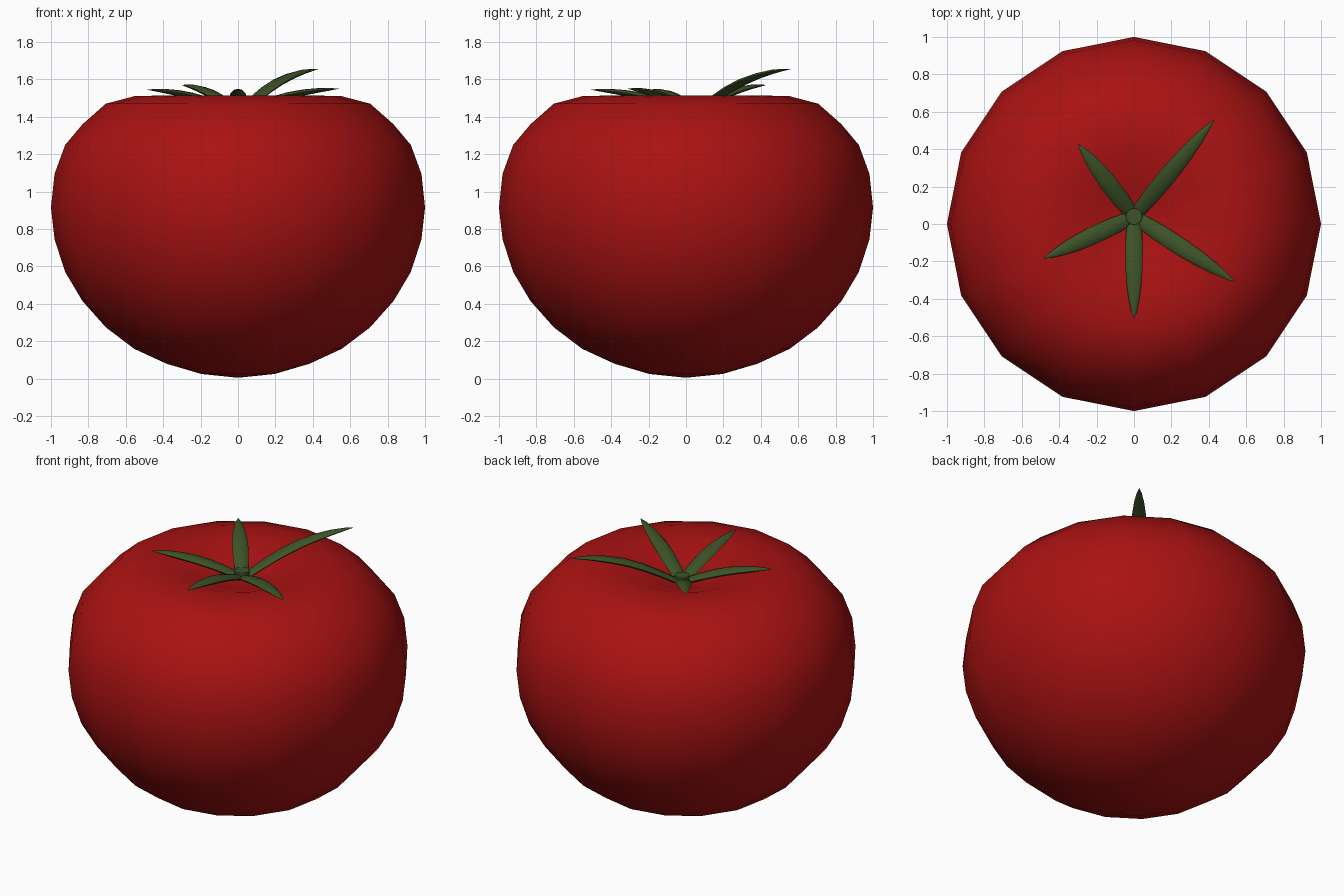
import bpy, bmesh
from math import sin, cos, pi
from mathutils import Vector

if "Cube" in bpy.data.objects:
    bpy.data.objects.remove(bpy.data.objects["Cube"])


def material(name, color):
    m = bpy.data.materials.new(name)
    m.diffuse_color = color
    m.use_nodes = True
    m.node_tree.nodes["Principled BSDF"].inputs["Base Color"].default_value = m.diffuse_color
    return m


RED = material("red_skin", (0.40, 0.006, 0.006, 1))
GREEN = material("leaf_green", (0.045, 0.085, 0.02, 1))


def finish(bm, name, mat, angle):
    bmesh.ops.recalc_face_normals(bm, faces=bm.faces)
    mesh = bpy.data.meshes.new(name)
    bm.to_mesh(mesh)
    bm.free()
    ob = bpy.data.objects.new(name, mesh)
    bpy.context.collection.objects.link(ob)
    mesh.materials.append(mat)
    bpy.ops.object.select_all(action='DESELECT')
    ob.select_set(True)
    bpy.context.view_layer.objects.active = ob
    bpy.ops.object.shade_smooth_by_angle(angle=angle)
    return ob


# fruit: a 16 x 16 sphere with flattened heights and a dimple on top
heights = [0.005, 0.025, 0.08, 0.16, 0.275, 0.415, 0.57, 0.745, 0.915,
           1.095, 1.25, 1.36, 1.47, 1.51, 1.515, 1.455, 1.415]
bm = bmesh.new()
bmesh.ops.create_uvsphere(bm, u_segments=16, v_segments=16, radius=1)
levels = [-cos(pi * i / 16) for i in range(17)]
for v in bm.verts:
    k = min(range(17), key=lambda i: abs(levels[i] - v.co.z))
    v.co.z = heights[k]
finish(bm, "fruit", RED, pi / 3)

# calyx leaves: tapered elliptical sections swept along an arching path
CENTRE = Vector((0, 0.04, 1.432))
SECTIONS = [(0.05, 0.0, 0.036), (0.2, 0.26, 0.044), (0.35, 0.5, 0.047), (0.5, 0.69, 0.046),
            (0.65, 0.83, 0.040), (0.8, 0.93, 0.029), (0.92, 0.98, 0.015)]


def leaf(name, tip):
    tip = Vector(tip)
    span = tip - CENTRE
    side = Vector((-span.y, span.x, 0)).normalized()
    bm = bmesh.new()
    rings = []
    for t, h, w in SECTIONS:
        c = CENTRE + Vector((span.x * t, span.y * t, span.z * h))
        rings.append([bm.verts.new(c + side * w * cos(a) + Vector((0, 0, w * 0.42 * sin(a))))
                      for a in (2 * pi * i / 8 for i in range(8))])
    for a, b in zip(rings, rings[1:]):
        for i in range(8):
            j = (i + 1) % 8
            bm.faces.new((a[i], a[j], b[j], b[i]))
    end = bm.verts.new(tip)
    for i in range(8):
        bm.faces.new((rings[-1][i], rings[-1][(i + 1) % 8], end))
    bm.faces.new(rings[0])
    finish(bm, name, GREEN, pi / 4)


for i, tip in enumerate([(0, -0.51, 1.545), (0.54, -0.31, 1.55), (0.43, 0.56, 1.655),
                         (-0.30, 0.43, 1.57), (-0.485, -0.185, 1.545)]):
    leaf(f"calyx_leaf_{i + 1}", tip)

# stem stub in the dimple
bm = bmesh.new()
bmesh.ops.create_cone(bm, cap_ends=True, segments=12, radius1=0.05, radius2=0.044, depth=0.08)
bmesh.ops.translate(bm, verts=bm.verts, vec=(0, 0.04, 1.425))
finish(bm, "stem", GREEN, pi / 6)
